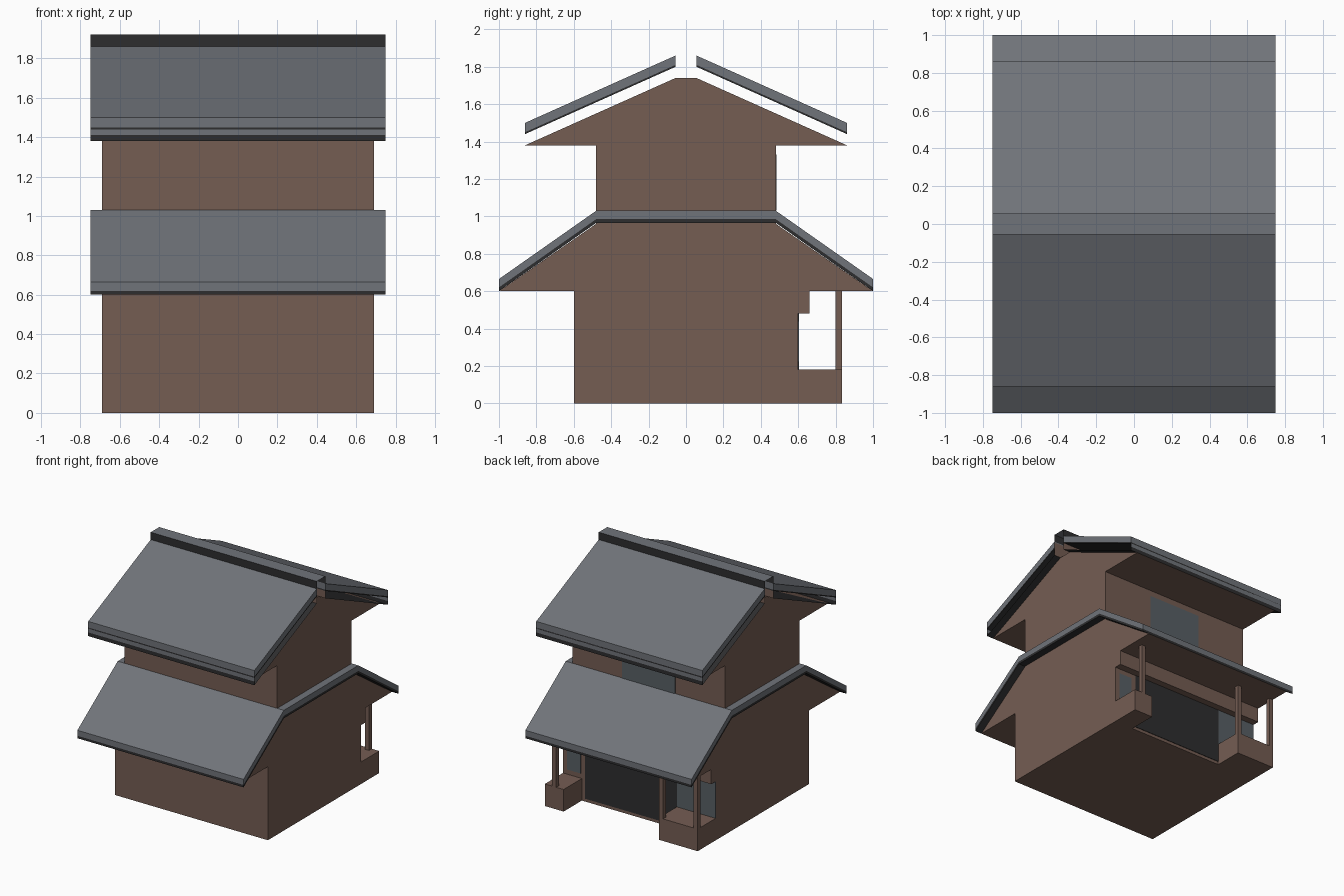
import bpy, bmesh

if "Cube" in bpy.data.objects:
    bpy.data.objects.remove(bpy.data.objects["Cube"])


def material(name, rgb):
    m = bpy.data.materials.new(name)
    m.diffuse_color = (*rgb, 1)
    m.use_nodes = True
    m.node_tree.nodes["Principled BSDF"].inputs["Base Color"].default_value = m.diffuse_color
    return m


BROWN = material("brown timber", (0.176, 0.109, 0.086))
GREY = material("grey roof tile", (0.162, 0.173, 0.193))
DARK = material("dark trim", (0.027, 0.027, 0.028))
GLASS = material("window grey", (0.098, 0.117, 0.130))


def extrude(name, profile, x0, x1, mat, closed=True):
    """Sweep a (y, z) profile along x; open profiles become plain sheets."""
    bm = bmesh.new()
    a = [bm.verts.new((x0, y, z)) for y, z in profile]
    b = [bm.verts.new((x1, y, z)) for y, z in profile]
    n = len(profile)
    for i in range(n if closed else n - 1):
        j = (i + 1) % n
        bm.faces.new((a[i], a[j], b[j], b[i]))
    if closed:
        bm.faces.new(a[::-1])
        bm.faces.new(b)
    bmesh.ops.recalc_face_normals(bm, faces=bm.faces)
    me = bpy.data.meshes.new(name)
    bm.to_mesh(me)
    bm.free()
    me.materials.append(mat)
    ob = bpy.data.objects.new(name, me)
    bpy.context.collection.objects.link(ob)
    return ob


def box(name, x0, x1, y0, y1, z0, z1, mat):
    return extrude(name, [(y0, z0), (y1, z0), (y1, z1), (y0, z1)], x0, x1, mat)


def band(path, low, high):
    """Closed profile between two vertical offsets of a path."""
    return [(y, z + low) for y, z in path] + [(y, z + high) for y, z in reversed(path)]


W, R = 0.69, 0.75   # half widths of walls and roofs

# Storeys, each flaring out into its gable
extrude("lower_storey", [(-.6, 0), (.6, 0), (.6, .6), (1, .6), (.48, .96),
                         (-.48, .96), (-1, .6), (-.6, .6)], -W, W, BROWN)
extrude("upper_storey", [(-.48, .96), (.48, .96), (.48, 1.38), (.86, 1.38), (.055, 1.74),
                         (-.055, 1.74), (-.86, 1.38), (-.48, 1.38)], -W, W, BROWN)

# Lower roof: tiled layer over a thin dark lining
low_path = [(-1, .6), (-.48, .965), (.48, .965), (1, .6)]
extrude("lower_roof_lining", band(low_path, 0, .02), -R, R, DARK)
extrude("lower_roof_tiles", band(low_path, .02, .065), -R, R, GREY)

# Upper roof: two slabs, open lower layer, eave boards, ridge sides
for s, side in ((-1, "front"), (1, "back")):
    slope = [(s * .86, 1.38), (s * .055, 1.74)]
    extrude(f"upper_roof_lining_{side}", band(slope, .06, .07), -R, R, DARK)
    extrude(f"upper_roof_tiles_{side}", band(slope, .07, .12), -R, R, GREY)
    extrude(f"upper_roof_soffit_{side}", slope, -R, R, DARK, False)
    extrude(f"eave_board_low_{side}", [(s * .86, 1.38), (s * .86, 1.41)], -R, R, DARK, False)
    extrude(f"eave_board_high_{side}", [(s * .86, 1.41), (s * .86, 1.45)], -R, R, GREY, False)
    extrude(f"ridge_beam_{side}", [(s * .055, 1.74), (s * .055, 1.86)], -R, R, BROWN, False)
    extrude(f"ridge_side_{side}", [(s * .055, 1.86), (s * .055, 1.92)], -R, R, DARK, False)
extrude("ridge_top", [(-.055, 1.92), (.055, 1.92)], -R, R, GREY, False)

# Back porch: low walls, lintel and posts
box("porch_wall_wide", -W, -.34, .6, .835, 0, .18, BROWN)
box("porch_wall_narrow", .52, W, .6, .835, 0, .18, BROWN)
box("porch_lintel", -W, W, .6, .66, .48, .6, BROWN)
for i, x in enumerate((-.672, -.36, .605)):
    box(f"porch_post_{i + 1}", x - .018, x + .018, .8, .835, .18, .7, BROWN)

# Door and windows as thin plates on the back walls
box("door", -.34, .49, .598, .604, .025, .48, DARK)
box("porch_window_wide", -W, -.34, .598, .604, .18, .48, GLASS)
box("porch_window_narrow", .53, .65, .598, .604, .22, .44, GLASS)
box("upper_window", -.24, .24, .478, .484, 1.03, 1.33, GLASS)
